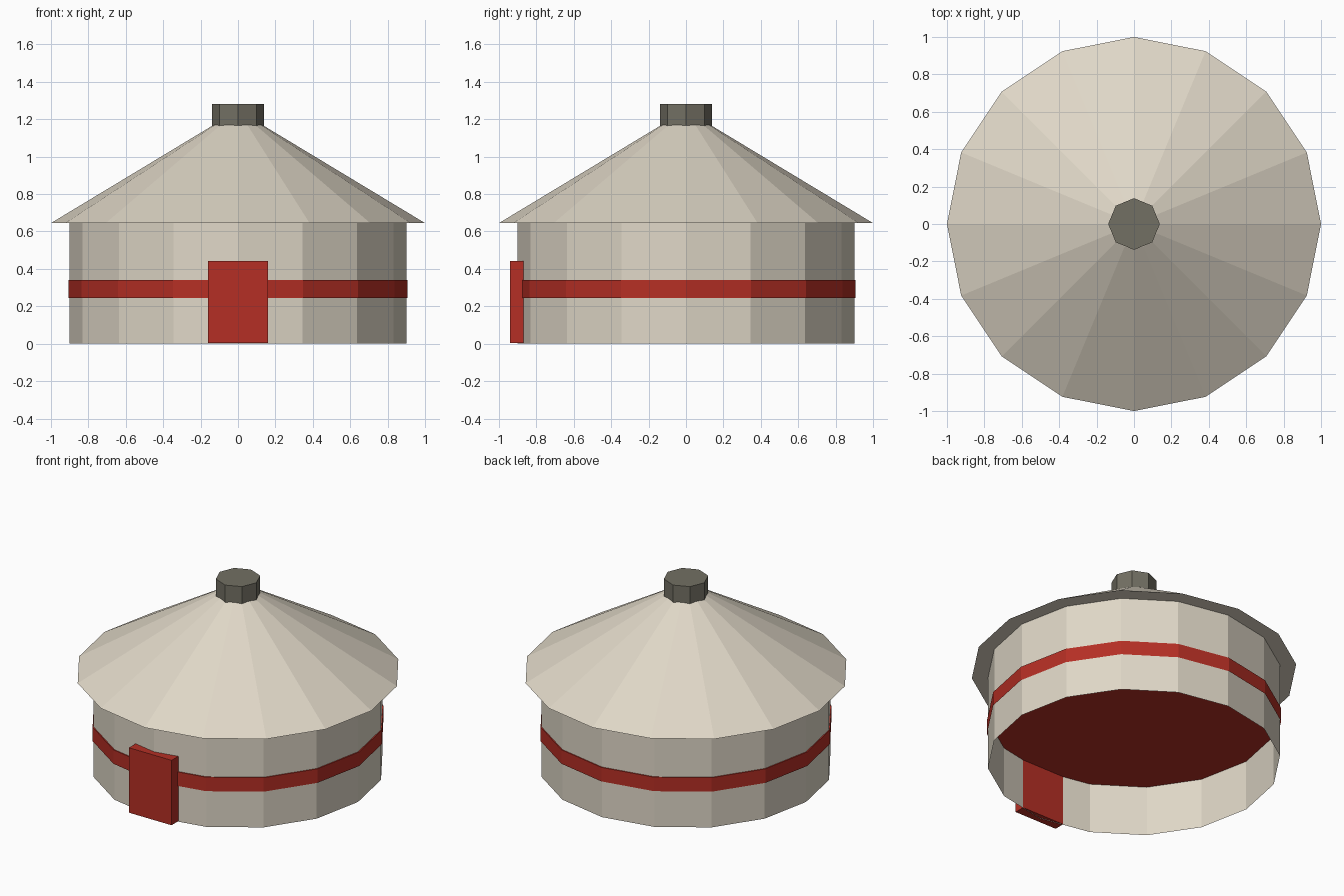
import bpy, bmesh
from math import cos, sin, tau

cube = bpy.data.objects.get("Cube")
if cube:
    bpy.data.objects.remove(cube, do_unlink=True)


def material(name, r, g, b):
    mat = bpy.data.materials.new(name)
    mat.use_nodes = True
    mat.diffuse_color = (r, g, b, 1)
    mat.node_tree.nodes["Principled BSDF"].inputs["Base Color"].default_value = (r, g, b, 1)
    return mat


def finish(name, bm, mat):
    mesh = bpy.data.meshes.new(name)
    bm.to_mesh(mesh)
    bm.free()
    mesh.materials.append(mat)
    obj = bpy.data.objects.new(name, mesh)
    bpy.context.collection.objects.link(obj)
    return obj


def drum(name, mat, sides, low, high, bottom=True, top=True):
    """Faceted frustum between two (radius, height) rings with optional caps."""
    bm = bmesh.new()
    rings = [[bm.verts.new((r * cos(tau * i / sides), r * sin(tau * i / sides), z))
              for i in range(sides)] for r, z in (low, high)]
    for i in range(sides):
        j = (i + 1) % sides
        bm.faces.new((rings[0][i], rings[0][j], rings[1][j], rings[1][i]))
    if bottom:
        bm.faces.new(rings[0][::-1])
    if top:
        bm.faces.new(rings[1])
    return finish(name, bm, mat)


def box(name, mat, low, high):
    bm = bmesh.new()
    bmesh.ops.create_cube(bm, size=1)
    for v in bm.verts:
        v.co = [a if c < 0 else b for c, a, b in zip(v.co, low, high)]
    return finish(name, bm, mat)


felt = material("cream felt", 0.74, 0.68, 0.57)
red = material("red paint", 0.46, 0.028, 0.018)
iron = material("dark grey", 0.17, 0.16, 0.125)

# Round wall, open underneath
drum("wall", felt, 16, (0.9, 0), (0.9, 0.645), bottom=False, top=False)
# Decorative band, closed only on top
drum("wall_band", red, 16, (0.907, 0.245), (0.907, 0.34), bottom=False)
# Overhanging conical roof and smoke crown
drum("roof", felt, 16, (1, 0.645), (0.13, 1.17))
drum("smoke_crown", iron, 8, (0.138, 1.165), (0.138, 1.282))
# Door slab
box("door", red, (-0.16, -0.94, 0.003), (0.16, -0.868, 0.443))
